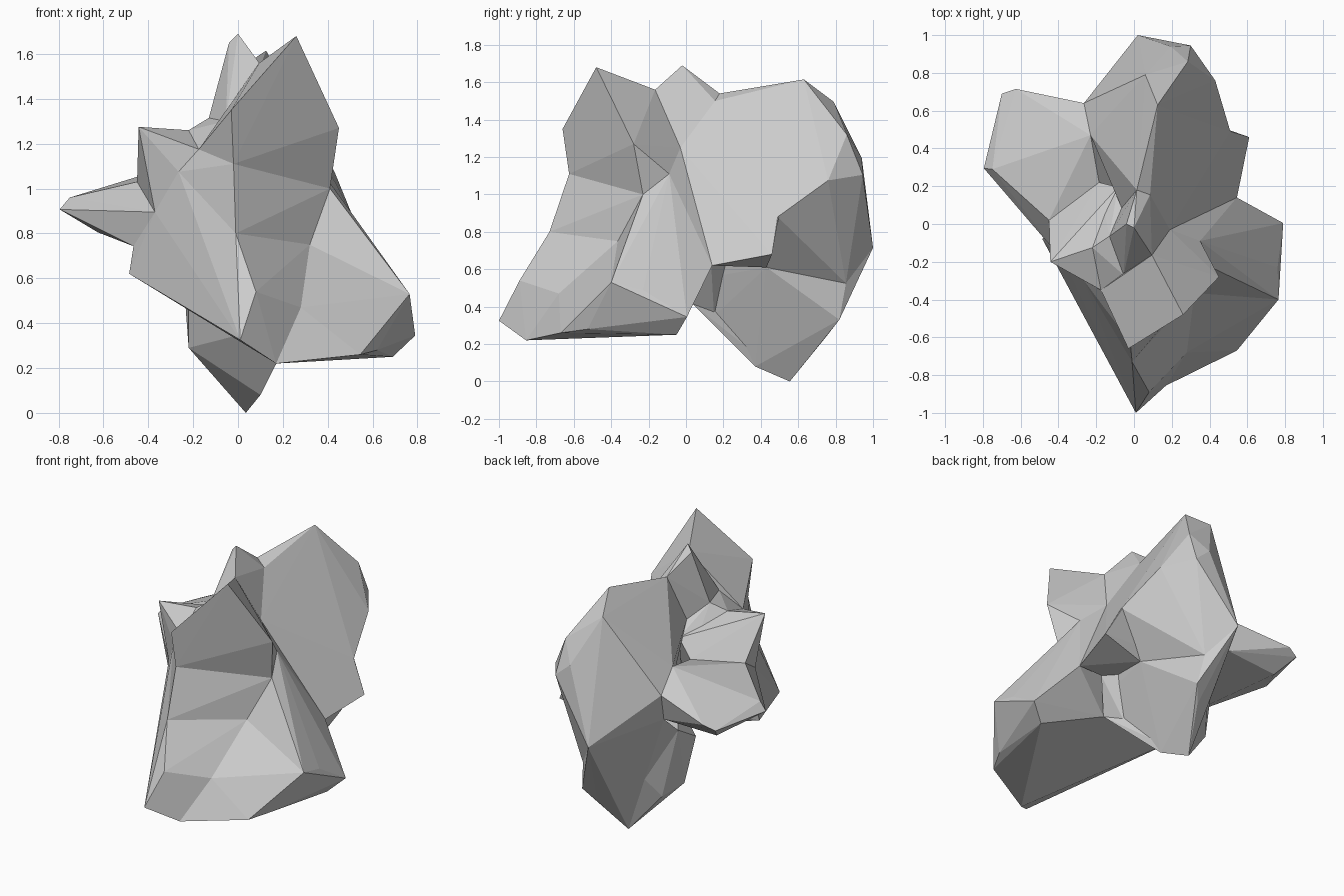
import bpy
import bmesh

if "Cube" in bpy.data.objects:
    bpy.data.objects.remove(bpy.data.objects["Cube"])


def lump(name, points):
    """Flat-faced convex lump spanning a few corner points."""
    bm = bmesh.new()
    for p in points:
        bm.verts.new(p)
    bmesh.ops.convex_hull(bm, input=bm.verts[:])
    loose = [v for v in bm.verts if not v.link_faces]
    bmesh.ops.delete(bm, geom=loose, context='VERTS')
    bmesh.ops.recalc_face_normals(bm, faces=bm.faces[:])
    mesh = bpy.data.meshes.new(name)
    bm.to_mesh(mesh)
    bm.free()
    obj = bpy.data.objects.new(name, mesh)
    bpy.context.collection.objects.link(obj)
    return obj


# Corners where neighbouring lumps meet
core = (0, .05, .9)
brow = (-.03, -.66, 1.35)
shoulder = (.41, -.23, 1.0)
saddle = (.35, -.09, 1.11)
neck = (.19, -.03, 1.25)
gully = (-.055, -.27, 1.30)
notch = (.095, -.165, 1.56)
ledge = (-.175, -.35, 1.175)
crease = (-.265, -.30, 1.075)
flank = (-.37, -.20, .895)
heel = (-.485, -.08, .62)
dip = (.32, -.365, .75)
arch = (.27, .035, .415)
hip = (.545, .14, .62)
col, col_side = (.015, .18, 1.54), (.085, .155, 1.50)
pit = (-.13, -.065, 1.315)
bowl, bowl_low = (-.065, .085, 1.243), (-.085, .195, 1.168)
bowl_out = (-.185, .22, 1.06)
spike_root = (-.22, -.125, 1.26)
wing_root = (-.23, .47, 1.12)
wing_back = (-.265, .64, 1.0)
wing_front = (-.45, .02, 1.03)
wing_low = (-.466, -.06, .743)
wing_under = (-.25, .59, .82)
rear, rear_low = (.02, 1.0, .715), (.16, .855, .525)
belly, belly_top = (.31, .43, .61), (.36, .455, .695)
top, rib = (.125, .63, 1.615), (.51, .49, .88)
stump_top = (-.25, .44, .69)
armpit_out, armpit_in = (.37, .135, .62), (.30, .21, .62)

# Front ridge: stacked cross-sections, each neighbouring pair makes one lump
foot = [(.01, -1.0, .325), (.17, -.855, .22), (.08, -.89, .54), (.28, -.68, .47)]
sections = [
    [(.26, -.48, 1.68), brow, (.45, -.28, 1.27), notch, gully],
    [(-.02, -.625, 1.11), shoulder, saddle, ledge, neck],
    [(-.01, -.73, .80), dip, heel, flank, crease, wing_low, (.2, .1, .62)],
    foot + [heel, arch],
]
sections[3].append(wing_low)
lumps = [lump("front_ridge", a + b) for a, b in zip(sections, sections[1:])]

# Right haunch, upper and lower halves
haunch = [dip, arch, (.765, -.40, .53), (.76, -.23, .49), (.79, .005, .345)]
lumps.append(lump("upper_haunch", haunch + [shoulder, saddle, neck, hip, core]))
lumps.append(lump("lower_haunch", haunch + [
    foot[1], foot[3], (.545, -.67, .26), (.69, -.05, .25), (.62, -.525, .28)]))

# Peak above the saddle
lumps.append(lump("peak", [
    (0, -.02, 1.69), (-.04, 0, 1.65), col, col_side,
    notch, pit, bowl, neck, gully, core]))

# Rounded back mass
lumps.append(lump("back_mass", [
    col, col_side, neck, bowl, bowl_low, wing_root, wing_back,
    rear, rear_low, belly, belly_top, wing_under, top, rib,
    (.06, .79, 1.495), (.285, .86, 1.32), (.195, .94, 1.195),
    (.30, .945, 1.105), (.43, .76, 1.075)]))

# Right cheek with its small pointed corner
lumps.append(lump("right_cheek", [
    col_side, neck, bowl, top, rib, belly, belly_top, hip, core,
    (.61, .46, .68), (.545, .25, .67), armpit_out, armpit_in]))

# Left wing
lumps.append(lump("left_wing", [
    wing_root, wing_back, wing_front, wing_low, wing_under, flank,
    bowl_out, (0, .05, .8),
    (-.795, .295, .907), (-.75, .29, .96), (-.70, .69, .90),
    (-.625, .715, .93), (-.625, .57, .805)]))

# Left spike and the bowl behind it
lumps.append(lump("left_spike", [
    (-.443, -.20, 1.275), crease, spike_root, wing_front, flank,
    bowl_out, bowl_low, ledge, core]))
lumps.append(lump("bowl", [
    spike_root, pit, bowl, bowl_low, bowl_out, ledge, gully, core]))

# Lower stump: rear half, left half and the link to the haunch
toe, toe_in, bend = (.035, .555, 0), (.10, .37, .08), (-.05, .63, .46)
knee, knee_top = (.20, .15, .35), (.28, .17, .565)
lumps.append(lump("rear_stump", [
    rear, rear_low, (.19, .82, .33), (.13, .75, .24), toe, toe_in, bend,
    wing_under, stump_top, knee, knee_top, armpit_in, belly]))
lumps.append(lump("left_stump", [
    (-.16, .48, .24), (-.22, .33, .29), (-.22, .21, .555), toe, toe_in,
    bend, knee, arch, stump_top, (0, .1, .7)]))
lumps.append(lump("stump_link", [
    arch, knee, knee_top, armpit_out, armpit_in, (0, .2, .5), core]))

# Fuse the lumps into one solid
rock = lumps[0]
for other in lumps[1:]:
    mod = rock.modifiers.new("fuse", 'BOOLEAN')
    mod.operation = 'UNION'
    mod.solver = 'EXACT'
    mod.object = other
    other.hide_render = True
bpy.context.view_layer.update()
deps = bpy.context.evaluated_depsgraph_get()
fused = bpy.data.meshes.new_from_object(rock.evaluated_get(deps))
rock.modifiers.clear()
ys = [v.co.y for v in fused.vertices]
zs = [v.co.z for v in fused.vertices]
if ys and max(ys) - min(ys) > 1.98 and max(zs) - min(zs) > 1.66:
    rock.data = fused
    rock.name = "faceted_rock"
    for other in lumps[1:]:
        bpy.data.objects.remove(other)
else:
    for other in lumps[1:]:
        other.hide_render = False
